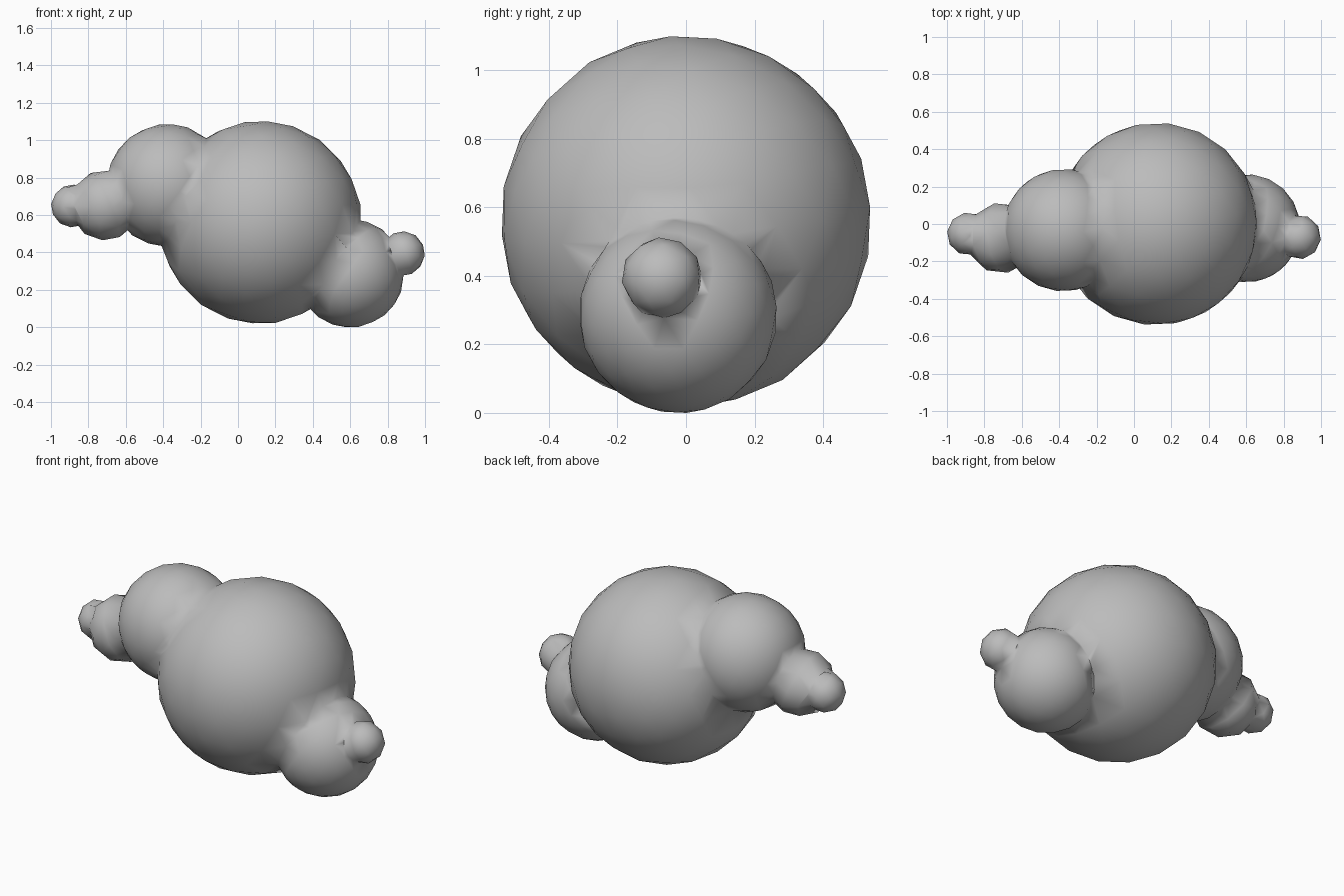
import bpy
import bmesh
from mathutils import Vector

cube = bpy.data.objects.get("Cube")
if cube:
    bpy.data.objects.remove(cube, do_unlink=True)

# Single plain grey
grey = bpy.data.materials.new("plain_grey")
grey.use_nodes = True
colour = (0.5, 0.5, 0.5, 1)
grey.diffuse_color = colour
grey.node_tree.nodes["Principled BSDF"].inputs["Base Color"].default_value = colour


def ball(name, centre, radius, detail):
    bpy.ops.mesh.primitive_ico_sphere_add(subdivisions=detail, radius=radius, location=centre)
    obj = bpy.context.object
    obj.name = name
    obj.data.materials.append(grey)
    # Slight tilt keeps the facets of neighbouring balls from lining up
    obj.rotation_euler = (0.1, 0.06, 0.2)
    return obj


def fuse(target, other):
    mod = target.modifiers.new("fuse", 'BOOLEAN')
    mod.operation = 'UNION'
    mod.solver = 'EXACT'
    mod.object = other
    bpy.ops.object.select_all(action='DESELECT')
    bpy.context.view_layer.objects.active = target
    target.select_set(True)
    bpy.ops.object.modifier_apply(modifier=mod.name)
    bpy.data.objects.remove(other, do_unlink=True)


# Large central ball
body = ball("lumpy_body", (0.12, 0, 0.562), 0.543, 3)

# Lumps shrinking outward along both ends
lumps = [
    ("right_lump", (-0.375, -0.033, 0.76), 0.328, 3),
    ("right_knob", (-0.71, -0.075, 0.655), 0.19, 2),
    ("right_tip", (-0.885, -0.053, 0.65), 0.115, 2),
    ("left_lump", (0.6, -0.023, 0.29), 0.29, 3),
    ("left_tip", (0.88, -0.07, 0.395), 0.12, 2),
]
for name, centre, radius, detail in lumps:
    fuse(body, ball(name, centre, radius, detail))

# Tidy the slivers along the seams so the shading flows between lumps
bm = bmesh.new()
bm.from_mesh(body.data)
bmesh.ops.remove_doubles(bm, verts=bm.verts, dist=0.025)
bmesh.ops.triangulate(bm, faces=bm.faces)
bmesh.ops.recalc_face_normals(bm, faces=bm.faces)
for face in bm.faces:
    face.smooth = True
    face.material_index = 0
bm.to_mesh(body.data)
bm.free()

# Stand on the ground
lowest = min((body.matrix_world @ v.co).z for v in body.data.vertices)
body.location += Vector((0, 0, -lowest))
